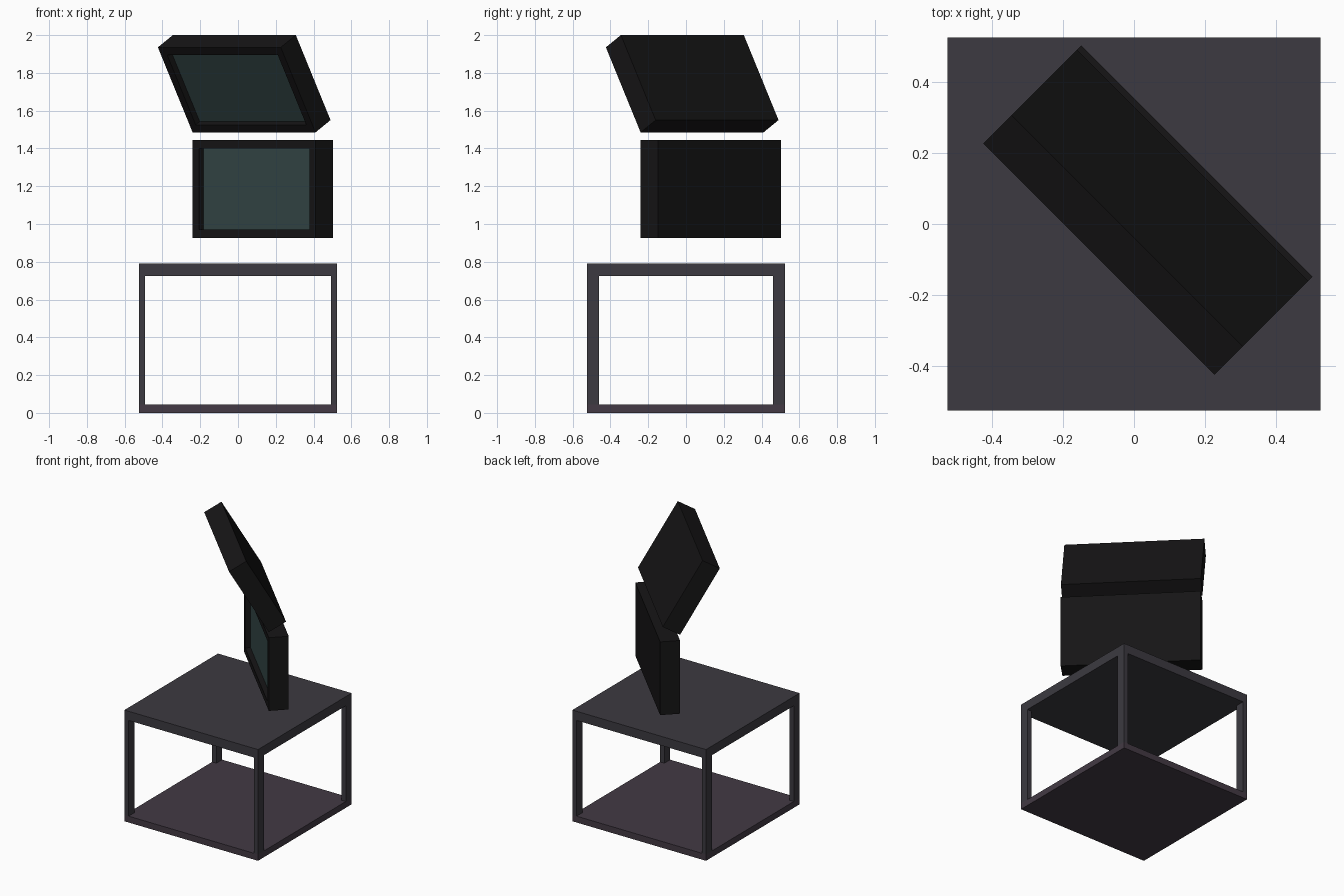
import bpy, bmesh
from math import radians
from mathutils import Vector, Matrix

if "Cube" in bpy.data.objects:
    bpy.data.objects.remove(bpy.data.objects["Cube"])


def material(name, rgb):
    m = bpy.data.materials.new(name)
    m.diffuse_color = (*rgb, 1)
    m.use_nodes = True
    m.node_tree.nodes["Principled BSDF"].inputs["Base Color"].default_value = m.diffuse_color
    return m


FRAME = material("frame_grey", (0.045, 0.042, 0.052))
BASE = material("base_purple", (0.056, 0.042, 0.058))
CASE = material("casing_black", (0.008, 0.0075, 0.008))
GLASS = material("screen_teal", (0.036, 0.066, 0.066))


def finish(name, bm, *mats):
    mesh = bpy.data.meshes.new(name)
    bm.to_mesh(mesh)
    bm.free()
    for m in mats:
        mesh.materials.append(m)
    ob = bpy.data.objects.new(name, mesh)
    bpy.context.collection.objects.link(ob)
    return ob


def box_bm(lo, hi):
    lo, hi = Vector(lo), Vector(hi)
    bm = bmesh.new()
    bmesh.ops.create_cube(bm, size=1, matrix=Matrix.Translation((lo + hi) / 2)
                          @ Matrix.Diagonal((*(hi - lo), 1)))
    return bm


def monitor(name, location, tilt):
    # casing box: front at local y = 0, hinged on its lower front edge
    bm = box_bm((-0.46, 0, 0), (0.46, 0.13, 0.52))
    bm.normal_update()
    front = min(bm.faces, key=lambda f: f.normal.y)
    # bezel, then sunken screen
    bmesh.ops.inset_region(bm, faces=[front], thickness=0.065)
    screen = bmesh.ops.extrude_discrete_faces(bm, faces=[front])["faces"][0]
    bmesh.ops.translate(bm, verts=screen.verts[:], vec=(0, 0.035, 0))
    screen.material_index = 1
    ob = finish(name, bm, CASE, GLASS)
    ob.location = location
    ob.rotation_euler = (radians(tilt), 0, radians(-45))


# open table: top slab, base slab and four legs
H = 0.525
finish("table_top", box_bm((-H, -H, 0.725), (H, H, 0.79)), FRAME)
finish("table_base", box_bm((-H, -H, 0), (H, H, 0.045)), BASE)
for sx, side in ((-1, "left"), (1, "right")):
    for sy, end in ((-1, "front"), (1, "back")):
        x, y = sx * (H - 0.0165), sy * (H - 0.0325)
        finish(f"{end}_{side}_leg",
               box_bm((x - 0.0165, y - 0.0325, 0.045), (x + 0.0165, y + 0.0325, 0.725)), FRAME)

# two monitors turned 45 degrees, the upper one tipped forward
monitor("lower_monitor", (0.085, 0.085, 0.925), 0)
monitor("upper_monitor", (0.085, 0.085, 1.485), 30)
